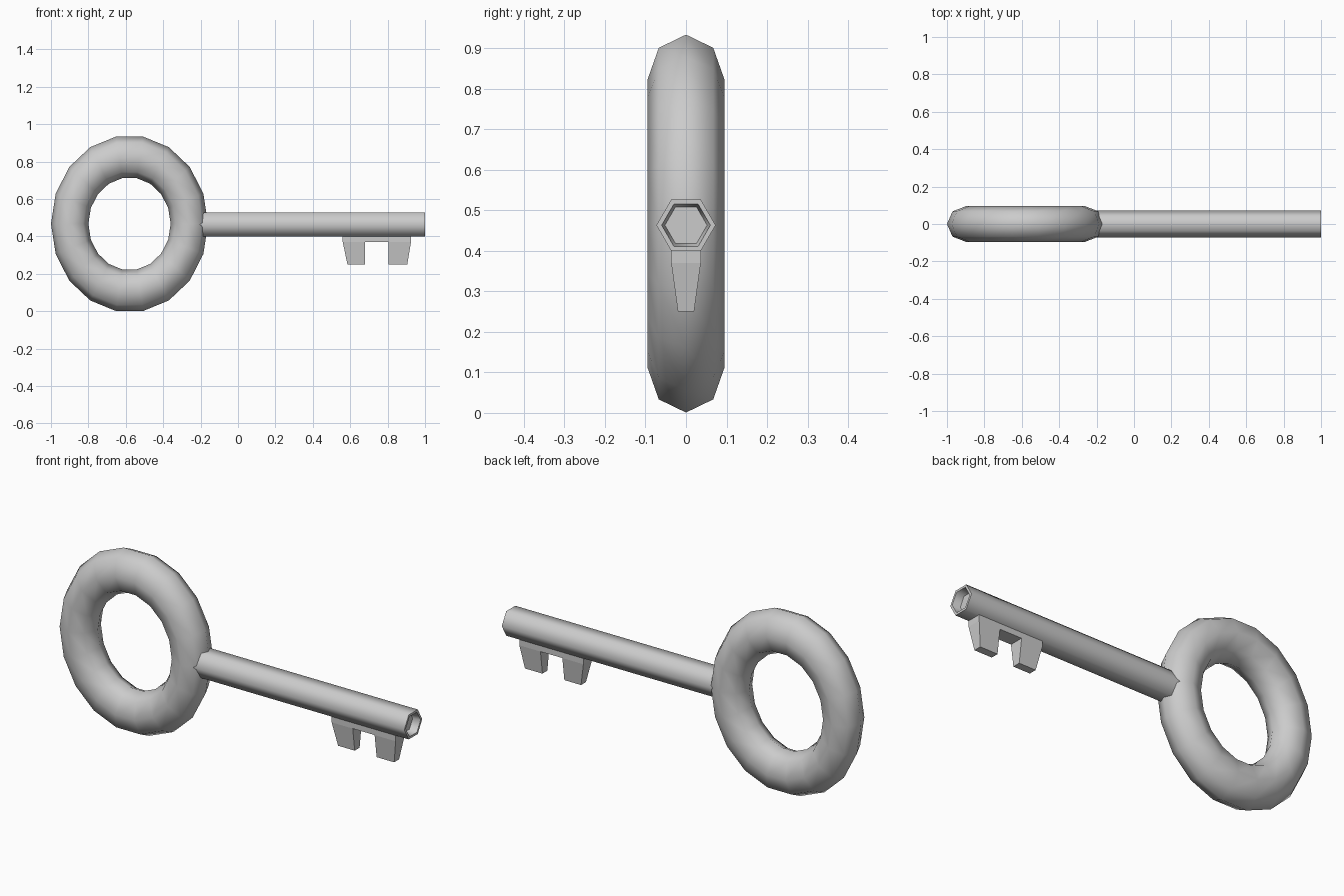
import bpy, bmesh, math
from mathutils import Matrix

if "Cube" in bpy.data.objects:
    bpy.data.objects.remove(bpy.data.objects["Cube"])

AXIS_Z = 0.463


def make_object(name, bm, smooth_angle=None):
    bmesh.ops.recalc_face_normals(bm, faces=bm.faces)
    mesh = bpy.data.meshes.new(name)
    bm.to_mesh(mesh)
    bm.free()
    obj = bpy.data.objects.new(name, mesh)
    bpy.context.collection.objects.link(obj)
    if smooth_angle:
        bpy.ops.object.select_all(action='DESELECT')
        obj.select_set(True)
        bpy.context.view_layer.objects.active = obj
        bpy.ops.object.shade_smooth_by_angle(angle=math.radians(smooth_angle))
    return obj


def bridge(bm, a, b):
    for i in range(len(a)):
        j = (i + 1) % len(a)
        bm.faces.new((a[i], a[j], b[j], b[i]))


# Bow: slightly oval 18 x 8 torus standing upright
bpy.ops.mesh.primitive_torus_add(major_segments=18, minor_segments=8,
                                 major_radius=0.32, minor_radius=0.10)
bow = bpy.context.object
bow.name = bow.data.name = "bow_ring"
bow.data.transform(Matrix.Diagonal((1, 1.127, 0.95, 1)))
bow.data.transform(Matrix.Rotation(math.pi / 2, 4, 'X'))
bow.location = (-0.58, 0, 0.467)
bpy.ops.object.shade_smooth_by_angle(angle=math.radians(65))

# Shank: hexagonal rod with a recessed tip
bm = bmesh.new()
loops = []
for x, r in ((-0.24, 0.073), (1.0, 0.073), (1.0, 0.060), (0.96, 0.052)):
    loops.append([bm.verts.new((x, r * math.cos(k * math.pi / 3),
                                AXIS_Z + r * math.sin(k * math.pi / 3)))
                  for k in range(6)])
for a, b in zip(loops, loops[1:]):
    bridge(bm, a, b)
bm.faces.new(loops[0])
bm.faces.new(loops[-1])
make_object("shank", bm, 65)

# Bit: bar under the shank with two tapered teeth
bm = bmesh.new()
rows = (((0.56, 0.68, 0.805, 0.925), 0.0365, 0.40),
        ((0.56, 0.68, 0.805, 0.925), 0.0365, 0.37),
        ((0.585, 0.68, 0.805, 0.905), 0.020, 0.25))
v = [[[bm.verts.new((x, s * y, z)) for s in (-1, 1)] for x in xs]
     for xs, y, z in rows]


def column(row, c):
    return [v[row][c][0], v[row][c + 1][0], v[row][c + 1][1], v[row][c][1]]


for c in range(3):
    bm.faces.new(column(0, c))
    for s in (0, 1):
        bm.faces.new((v[0][c][s], v[0][c + 1][s], v[1][c + 1][s], v[1][c][s]))
for c in (0, 3):
    bm.faces.new((v[0][c][0], v[0][c][1], v[1][c][1], v[1][c][0]))
bm.faces.new(column(1, 1))
for c in (0, 2):
    bridge(bm, column(1, c), column(2, c))
    bm.faces.new(column(2, c))
make_object("bit_teeth", bm)
